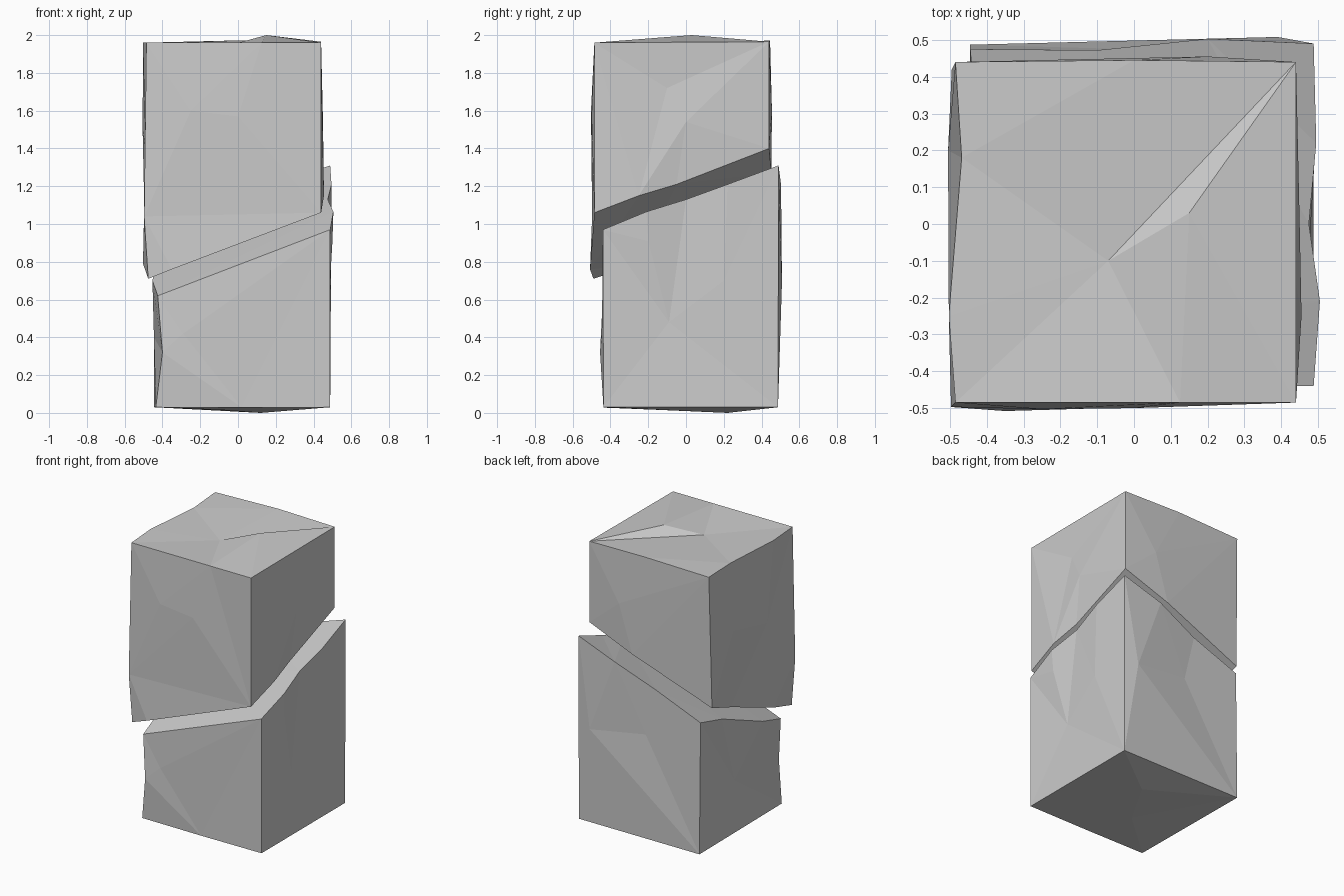
import bpy, bmesh
from mathutils import Vector
from mathutils.geometry import delaunay_2d_cdt

if "Cube" in bpy.data.objects:
    bpy.data.objects.remove(bpy.data.objects["Cube"])

# Corner loops of the six sides, with the axis dropped when triangulating
# (f/b = front/back, l/r = left/right, t/u = top/underside)
SIDES = {
    "front": (("flu", "fru", "frt", "flt"), 1),
    "right": (("fru", "bru", "brt", "frt"), 0),
    "back": (("bru", "blu", "blt", "brt"), 1),
    "left": (("blu", "flu", "flt", "blt"), 0),
    "top": (("flt", "frt", "brt", "blt"), 2),
    "under": (("flu", "blu", "bru", "fru"), 2),
}


def chipped_block(name, corners, breaks, creases):
    """Six-sided block; breaks bend its edges, creases facet its sides."""
    bm = bmesh.new()
    for side, (loop, axis) in SIDES.items():
        pts = []
        for a, b in zip(loop, loop[1:] + loop[:1]):
            pts.append(corners[a])
            pts += breaks.get((a, b), breaks.get((b, a), [])[::-1])
        outline = list(range(len(pts)))
        edges = []
        for line in creases.get(side, []):
            line = [corners.get(p, p) for p in line]
            for p in line:
                if p not in pts:
                    pts.append(p)
            ids = [pts.index(p) for p in line]
            edges += list(zip(ids, ids[1:]))
        flat = [Vector([c for i, c in enumerate(p) if i != axis]) for p in pts]
        if sum(a.cross(b) for a, b in zip(flat[:len(outline)],
               flat[1:len(outline)] + flat[:1])) < 0:
            outline.reverse()
        _, _, tris, orig, _, _ = delaunay_2d_cdt(flat, edges, [outline], 1, 1e-5)
        verts = [bm.verts.new(pts[o[0]]) for o in orig]
        for t in tris:
            bm.faces.new([verts[i] for i in t])
    bmesh.ops.remove_doubles(bm, verts=bm.verts, dist=1e-4)
    bmesh.ops.recalc_face_normals(bm, faces=bm.faces)
    mesh = bpy.data.meshes.new(name)
    bm.to_mesh(mesh)
    bm.free()
    obj = bpy.data.objects.new(name, mesh)
    bpy.context.collection.objects.link(obj)
    return obj


# Upper half, shifted to the front left
chipped_block(
    "upper_block",
    dict(flt=(-.485, -.485, 1.96), frt=(.44, -.485, 1.96),
         brt=(.44, .44, 1.965), blt=(-.485, .44, 1.96),
         flu=(-.475, -.49, .71), fru=(.44, -.485, 1.06),
         bru=(.44, .44, 1.40), blu=(-.495, .42, 1.04)),
    {("flt", "blt"): [(-.503, -.25, 1.96), (-.468, .18, 1.955)],
     ("brt", "blt"): [(0, .445, 1.972)],
     ("flt", "frt"): [(.125, -.485, 1.96)],
     ("flt", "flu"): [(-.497, -.497, 1.04)],
     ("flu", "fru"): [(-.35, -.508, .76)],
     ("fru", "bru"): [(.455, -.25, 1.15), (.435, -.05, 1.21)],
     ("bru", "blu"): [(.1, .452, 1.27)],
     ("blu", "flu"): [(-.475, .18, .95), (-.503, -.25, .79)]},
    {"front": [["fru", (0, -.50, 1.57), (.125, -.485, 1.96)],
               ["fru", (.125, -.485, 1.96)],
               [(-.497, -.497, 1.04), "fru"],
               ["flt", (-.25, -.503, 1.6), (-.497, -.497, 1.04)]],
     "right": [["brt", (.43, -.1, 1.72), (.455, -.25, 1.15),
                (.45, 0, 1.54), "brt"]],
     "back": [[(0, .445, 1.972), (.2, .455, 1.6), (.1, .452, 1.27)]],
     "left": [["blt", (-.505, .2, 1.5), (-.49, -.2, 1.4)]],
     "top": [["brt", (-.07, -.10, 1.94), (.15, .03, 2.0), "brt"],
             [(-.07, -.10, 1.94), (-.503, -.25, 1.96)]]})

# Lower half, shifted to the back right
chipped_block(
    "lower_block",
    dict(flt=(-.425, -.44, .62), frt=(.488, -.44, .97),
         brt=(.488, .49, 1.31), blt=(-.445, .475, .945),
         flu=(-.435, -.437, .03), fru=(.488, -.437, .03),
         bru=(.488, .487, .03), blu=(-.445, .487, .03)),
    {("flt", "flu"): [(-.40, -.455, .32)],
     ("frt", "brt"): [(.505, -.21, 1.065), (.475, 0, 1.13), (.495, .22, 1.21)],
     ("brt", "blt"): [(.2, .503, 1.21), (-.1, .472, 1.08)],
     ("blt", "flt"): [(-.42, .2, .86), (-.453, -.2, .70)],
     ("flu", "fru"): [(.02, -.437, .028)]},
    {"front": [["flt", (-.29, -.445, .42), (.02, -.437, .028)],
               [(-.40, -.455, .32), (.02, -.437, .028), "frt",
                (-.29, -.445, .42), (-.40, -.455, .32)]],
     "right": [["frt", (.50, -.2, .91), (.475, -.09, .48), (.475, 0, 1.13)],
               [(.475, -.09, .48), "fru"],
               [(.495, .22, 1.21), (.492, .2, .7), "bru"]],
     "back": [["brt", (.39, .508, .69), (-.02, .475, .75), "blt"],
              ["blu", (.39, .508, .69), "bru"],
              ["blu", (-.02, .475, .75)]],
     "left": [[(-.42, .2, .86), (-.445, .1, .4), (-.40, -.455, .32)]],
     "under": [["bru", (.12, .22, 0), (-.08, -.12, .015), "flu"]]})
